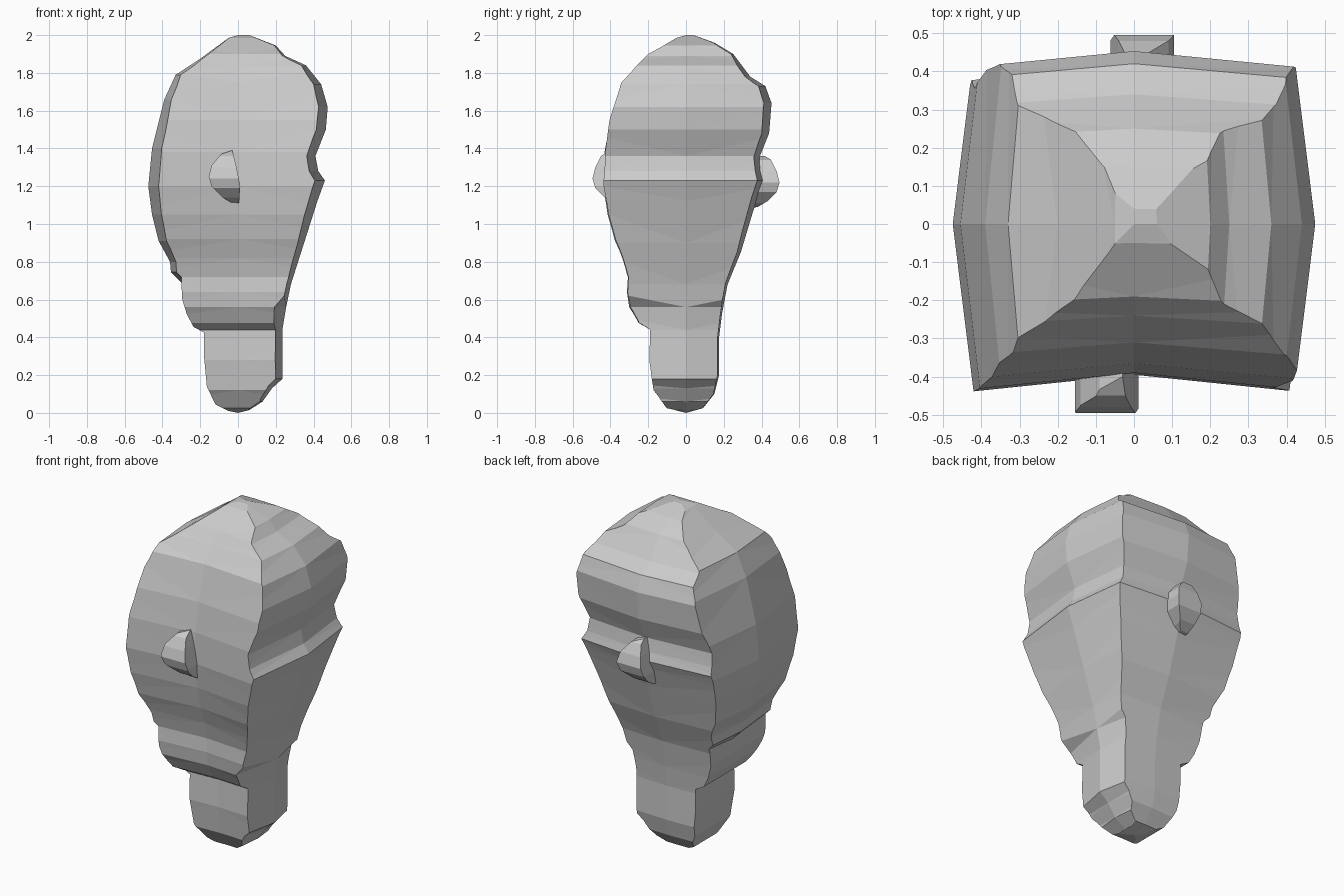
import bpy, bmesh

REACH = 0.6      # half-length of each swept silhouette
REF = 0.42       # distance at which the taper factors apply


def sweep(name, profile, axis, taper):
    """Sweep a (u, z) outline along x or y; taper(u, z) scales u at +-REF."""
    bm = bmesh.new()
    rings = []
    for d in (-REACH, 0, REACH):
        ring = []
        for u, z in profile:
            k = 1 + (taper(u, z) - 1) * abs(d) / REF
            ring.append(bm.verts.new((u * k, d, z) if axis == 'y' else (d, u * k, z)))
        rings.append(ring)
    n = len(profile)
    for a, b in zip(rings, rings[1:]):
        for i in range(n):
            j = (i + 1) % n
            bm.faces.new((a[i], a[j], b[j], b[i]))
    bm.faces.new(rings[0])
    bm.faces.new(rings[-1])
    bmesh.ops.triangulate(bm, faces=bm.faces[:])
    bmesh.ops.recalc_face_normals(bm, faces=bm.faces[:])
    me = bpy.data.meshes.new(name)
    bm.to_mesh(me)
    bm.free()
    ob = bpy.data.objects.new(name, me)
    bpy.context.collection.objects.link(ob)
    return ob


def carve(name, front, side, front_taper=lambda u, z: 1, side_taper=lambda u, z: 1):
    """Solid whose front and side silhouettes match the two outlines."""
    ob = sweep(name, front, 'y', front_taper)
    cutter = sweep(name + "_cutter", side, 'x', side_taper)
    mod = ob.modifiers.new("intersect", 'BOOLEAN')
    mod.operation = 'INTERSECT'
    mod.solver = 'EXACT'
    mod.object = cutter
    bpy.context.view_layer.objects.active = ob
    bpy.ops.object.modifier_apply(modifier=mod.name)
    bpy.data.objects.remove(cutter)
    return ob


# head and neck
head_front = [
    (0.0, 0.0), (0.06, 0.015), (0.13, 0.06), (0.18, 0.13), (0.235, 0.18), (0.235, 0.44),
    (0.255, 0.56), (0.28, 0.68), (0.35, 0.90), (0.42, 1.12), (0.46, 1.23), (0.425, 1.28),
    (0.41, 1.36), (0.465, 1.50), (0.475, 1.62), (0.44, 1.74), (0.36, 1.84), (0.25, 1.89),
    (0.20, 1.945), (0.06, 2.0), (0.0, 2.0), (-0.05, 1.985), (-0.20, 1.875), (-0.33, 1.79),
    (-0.39, 1.66), (-0.455, 1.40), (-0.475, 1.20), (-0.455, 1.05), (-0.42, 0.91),
    (-0.36, 0.80), (-0.355, 0.745), (-0.30, 0.69), (-0.295, 0.60), (-0.27, 0.52),
    (-0.235, 0.455), (-0.18, 0.425), (-0.18, 0.30), (-0.165, 0.14), (-0.12, 0.045), (-0.05, 0.01)]
head_side = [
    (0.0, 0.0), (0.09, 0.025), (0.15, 0.10), (0.175, 0.20), (0.175, 0.40), (0.19, 0.52),
    (0.22, 0.68), (0.29, 0.85), (0.35, 1.05), (0.39, 1.17), (0.415, 1.23), (0.40, 1.28),
    (0.39, 1.355), (0.44, 1.48), (0.453, 1.64), (0.42, 1.73), (0.34, 1.78), (0.25, 1.90),
    (0.15, 1.96), (0.04, 2.0), (0.0, 2.0), (-0.05, 1.985), (-0.19, 1.90), (-0.24, 1.84),
    (-0.31, 1.75), (-0.365, 1.55), (-0.39, 1.38), (-0.395, 1.20), (-0.375, 1.05),
    (-0.345, 0.92), (-0.31, 0.82), (-0.285, 0.72), (-0.29, 0.64), (-0.28, 0.56),
    (-0.235, 0.475), (-0.18, 0.44), (-0.185, 0.28), (-0.165, 0.12), (-0.10, 0.025)]


def head_front_taper(u, z):
    if u > 0 and z < 0.6:
        return 0.65
    return 0.89 if z > 0.72 or u > 0 else 1.0


carve("head", head_front, head_side, head_front_taper,
      lambda u, z: 0.91 if u > 0 else 1.11)

# ears, one on each flat side
ear_front = [(-0.03, 1.39), (-0.09, 1.37), (-0.14, 1.31), (-0.155, 1.25), (-0.14, 1.20),
             (-0.08, 1.14), (-0.03, 1.11), (0.005, 1.11), (0.012, 1.20), (-0.01, 1.31)]
ear_side = [(-0.30, 1.40), (-0.40, 1.39), (-0.45, 1.36), (-0.48, 1.30), (-0.495, 1.24),
            (-0.48, 1.19), (-0.43, 1.14), (-0.38, 1.11), (-0.30, 1.10)]
carve("front_ear", ear_front, ear_side)
carve("back_ear", [(-0.05 - u, z - 0.03) for u, z in ear_front],
      [(-u, z - 0.02) for u, z in ear_side])
